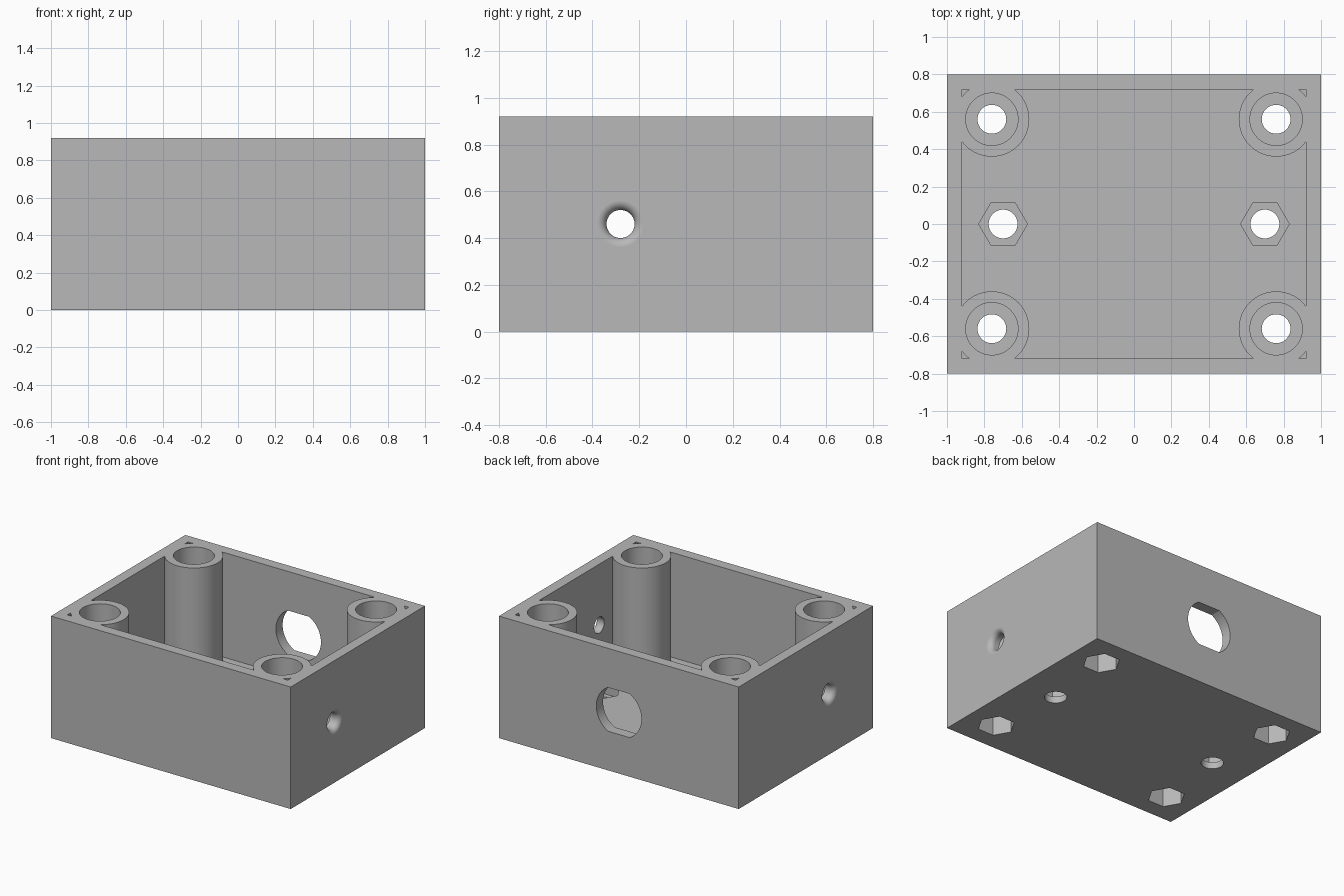
import bpy, bmesh, math
from mathutils import Matrix

if "Cube" in bpy.data.objects:
    bpy.data.objects.remove(bpy.data.objects["Cube"])

TOP = 0.92      # box height
FLOOR = 0.13    # inner floor level
SEG = 64

grey = bpy.data.materials.new("plain_grey")
grey.diffuse_color = (0.48, 0.48, 0.48, 1)
grey.use_nodes = True
grey.node_tree.nodes["Principled BSDF"].inputs["Base Color"].default_value = grey.diffuse_color


def new_object(name, bm):
    bmesh.ops.recalc_face_normals(bm, faces=bm.faces)
    mesh = bpy.data.meshes.new(name)
    bm.to_mesh(mesh)
    bm.free()
    mesh.materials.append(grey)
    obj = bpy.data.objects.new(name, mesh)
    bpy.context.collection.objects.link(obj)
    return obj


def box(name, sx, sy, z0, z1):
    bm = bmesh.new()
    m = Matrix.Translation((0, 0, (z0 + z1) / 2)) @ Matrix.Diagonal((sx, sy, z1 - z0, 1))
    bmesh.ops.create_cube(bm, size=1, matrix=m)
    return new_object(name, bm)


def loft(name, rings):
    """Closed solid through equal-length rings of points."""
    bm = bmesh.new()
    loops = [[bm.verts.new(p) for p in ring] for ring in rings]
    n = len(loops[0])
    for a, b in zip(loops, loops[1:]):
        for i in range(n):
            j = (i + 1) % n
            bm.faces.new((a[i], a[j], b[j], b[i]))
    bm.faces.new(loops[0])
    bm.faces.new(loops[-1])
    return new_object(name, bm)


def circle(r, n):
    return [(r * math.cos(2 * math.pi * i / n), r * math.sin(2 * math.pi * i / n)) for i in range(n)]


def post(name, x, y, r, z0, z1, n=SEG):
    """Upright cylinder or prism."""
    return loft(name, [[(x + a, y + b, z) for a, b in circle(r, n)] for z in (z0, z1)])


def combine(target, tool, operation):
    mod = target.modifiers.new("bool", 'BOOLEAN')
    mod.operation, mod.solver, mod.object = operation, 'EXACT', tool
    bpy.context.view_layer.objects.active = target
    bpy.ops.object.modifier_apply(modifier=mod.name)
    bpy.data.objects.remove(tool, do_unlink=True)


# Open box
body = box("enclosure_box", 2, 1.6, 0, TOP)
cavity = box("cavity", 1.84, 1.44, FLOOR, TOP + 0.2)
corners = [(sx * 0.76, sy * 0.56) for sx in (-1, 1) for sy in (-1, 1)]

# Corner bosses are left standing by taking them out of the cavity
for x, y in corners:
    combine(cavity, post("boss", x, y, 0.2, 0, TOP + 0.4), 'DIFFERENCE')
combine(body, cavity, 'DIFFERENCE')

# Boss screw holes: head recess on top, nut pocket underneath
for x, y in corners:
    combine(body, post("screw_hole", x, y, 0.077, -0.1, 1.1), 'DIFFERENCE')
    combine(body, post("head_recess", x, y, 0.14, 0.4, 1.2), 'DIFFERENCE')
    combine(body, post("nut_pocket", x, y, 0.13, -0.2, 0.18, 6), 'DIFFERENCE')

# Floor mounting holes with hexagonal pockets
for x in (-0.7, 0.7):
    combine(body, post("mount_hole", x, 0, 0.077, -0.1, 0.3), 'DIFFERENCE')
    combine(body, post("mount_pocket", x, 0, 0.13, 0.05, 0.4, 6), 'DIFFERENCE')

# Side cable holes with rounded mouths
profile = [(0.06, 0.85)]
for i in range(9):
    t = math.pi / 2 * i / 8
    profile.append((0.10 - 0.04 * math.cos(t), 0.96 + 0.04 * math.sin(t)))
profile.append((0.10, 1.1))
for side in (-1, 1):
    rings = [[(side * px, -0.28 + a, 0.46 + b) for a, b in circle(r, 48)] for r, px in profile]
    combine(body, loft("cable_hole", rings), 'DIFFERENCE')

# Back socket hole: round with flat top and bottom
R, H = 0.188, 0.165
a0 = math.asin(H / R)
half = [-a0 + 2 * a0 * i / 24 for i in range(25)]
outline = [(R * math.cos(t + s), R * math.sin(t + s)) for s in (0, math.pi) for t in half]
rings = [[(a, y, 0.46 + b) for a, b in outline] for y in (0.65, 0.9)]
combine(body, loft("socket_hole", rings), 'DIFFERENCE')

# Smooth the round parts, keep flats flat
bpy.ops.object.select_all(action='DESELECT')
body.select_set(True)
bpy.context.view_layer.objects.active = body
bpy.ops.object.shade_smooth_by_angle(angle=math.radians(25))
weighted = body.modifiers.new("flat_normals", 'WEIGHTED_NORMAL')
weighted.keep_sharp = True
